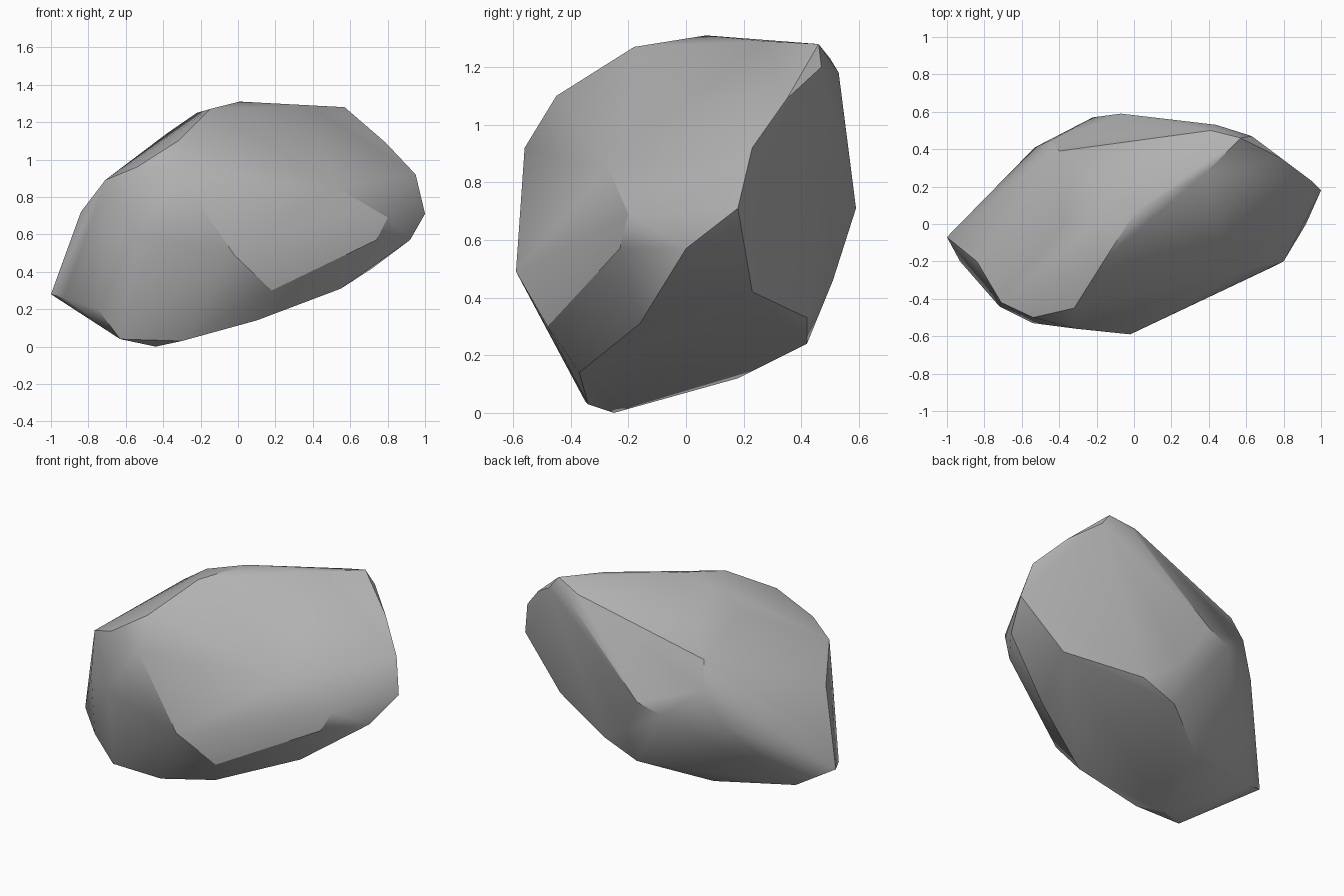
import bpy
import bmesh
import math

old = bpy.data.objects.get("Cube")
if old:
    bpy.data.objects.remove(old, do_unlink=True)


def make_material(name, colour):
    material = bpy.data.materials.new(name)
    material.use_nodes = True
    material.diffuse_color = colour
    shader = material.node_tree.nodes["Principled BSDF"]
    shader.inputs["Base Color"].default_value = colour
    shader.inputs["Roughness"].default_value = .9
    return material


# Chipped edges of the boulder: each is a short run of corner points.
crest = [(-.54, -.5, .96), (-.32, -.45, 1.1), (-.15, -.18, 1.27),
         (.01, .07, 1.31), (.38, .27, 1.29), (.57, .46, 1.28)]
crest_shoulder = [(-.38, 0, 1.14), (-.22, 0, 1.25)]
front_chip = [(-.31, -.56, .92), (-.02, -.59, .49), (.18, -.48, .3),
              (.74, -.23, .57), (.8, -.2, .69), (.53, -.27, .85)]
side_rim = [(.63, .47, 1.2), (.79, .35, 1.09), (.95, .23, .92),
            (1, .18, .71), (.72, .23, .42), (.28, .42, .33)]
side_chip = [(.92, 0, .57), (.55, -.16, .31), (.1, -.37, .14)]
back_rim = [(.41, .5, 1.23), (.44, .53, 1.18), (.2, .55, .95),
            (-.07, .59, .71), (.07, .51, .46)]
back_shoulder = [(-.4, .39, .99), (-.44, .45, .83), (-.53, .41, .62),
                 (-.22, .57, .66)]
nose = [(-.71, -.42, .89), (-.84, -.2, .72), (-.93, -.07, .45),
        (-1, -.07, .28), (-.93, -.2, .26), (-.75, -.36, .2)]
nose_cheek = [(-.54, -.53, .6), (-.72, -.44, .62)]
underside = [(-.63, -.35, .04), (-.44, -.25, 0), (-.3, -.34, .03),
             (-.32, .18, .12), (.05, .42, .24), (-.81, .06, .18)]


def build_boulder(name, edges, material):
    """Wrap a tight skin around the chipped edges."""
    bm = bmesh.new()
    for edge in edges:
        for point in edge:
            bm.verts.new(point)
    bmesh.ops.convex_hull(bm, input=bm.verts)
    loose = [v for v in bm.verts if not v.link_faces]
    bmesh.ops.delete(bm, geom=loose, context="VERTS")

    # Merge nearly coplanar triangles into broad chipped facets
    bmesh.ops.dissolve_limit(bm, angle_limit=math.radians(3),
                             verts=bm.verts, edges=bm.edges)
    bmesh.ops.recalc_face_normals(bm, faces=bm.faces)

    mesh = bpy.data.meshes.new(name)
    bm.to_mesh(mesh)
    bm.free()
    mesh.materials.append(material)
    boulder = bpy.data.objects.new(name, mesh)
    bpy.context.collection.objects.link(boulder)
    return boulder


stone_grey = make_material("stone_grey", (.45, .45, .45, 1))
boulder = build_boulder(
    "boulder",
    [crest, crest_shoulder, front_chip, side_rim, side_chip, back_rim,
     back_shoulder, nose, nose_cheek, underside],
    stone_grey)

# Soft worn faces with the sharp chips kept crisp
bpy.ops.object.select_all(action="DESELECT")
boulder.select_set(True)
bpy.context.view_layer.objects.active = boulder
bpy.ops.object.shade_smooth_by_angle(angle=math.radians(30))
